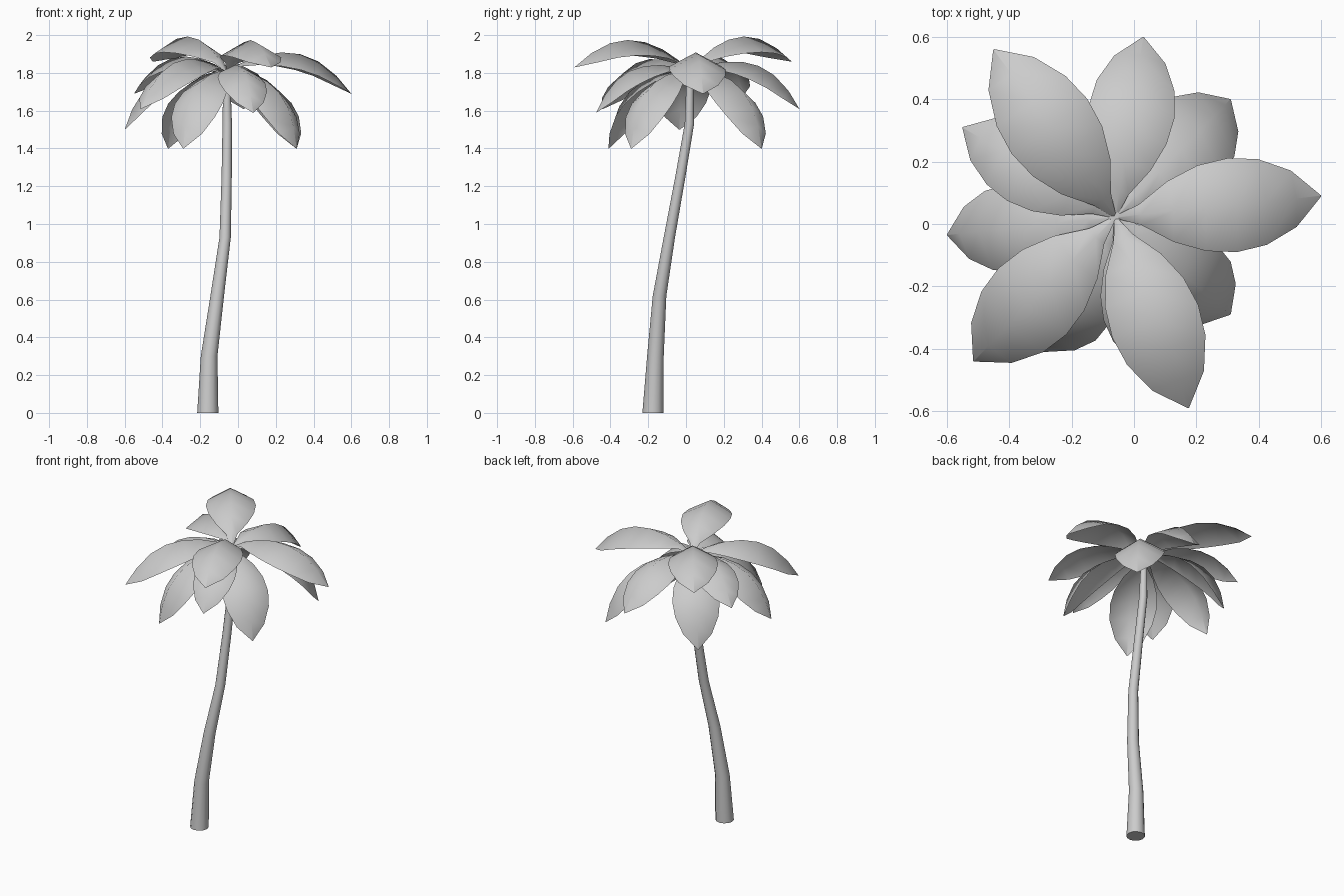
import bpy
from mathutils import Vector

if "Cube" in bpy.data.objects:
    bpy.data.objects.remove(bpy.data.objects["Cube"])

CROWN = Vector((-0.06, 0.022, 1.805))
# (distance along chord, arch height, half width, fold depth) as fractions of length
PROFILE = [(0.0, 0.0, 0.006, 0.003), (0.11, 0.095, 0.05, 0.03), (0.25, 0.175, 0.145, 0.075),
           (0.40, 0.225, 0.205, 0.11), (0.55, 0.237, 0.225, 0.125), (0.70, 0.205, 0.205, 0.115),
           (0.86, 0.118, 0.135, 0.075), (1.0, 0.0, 0.003, 0.001)]


def make_object(name, verts, faces):
    mesh = bpy.data.meshes.new(name)
    mesh.from_pydata(verts, [], faces)
    mesh.update()
    obj = bpy.data.objects.new(name, mesh)
    bpy.context.collection.objects.link(obj)
    bpy.ops.object.select_all(action='DESELECT')
    obj.select_set(True)
    bpy.context.view_layer.objects.active = obj
    bpy.ops.object.shade_smooth_by_angle(angle=1.2)
    return obj


def frond(name, tip):
    """Arched leaf folded along its rib, from the crown to the tip."""
    chord = Vector(tip) - CROWN
    length = chord.length
    along = chord.normalized()
    side = Vector((0, 0, 1)).cross(along).normalized()
    up = along.cross(side)
    verts, faces = [], []
    for t, arch, half, fold in PROFILE:
        rib = CROWN + chord * t + up * (arch * length)
        for s in (-1, 0, 1):
            verts.append(rib + side * (s * half * length) - up * (abs(s) * fold * length))
    for i in range(len(PROFILE) - 1):
        for j in (0, 1):
            a = i * 3 + j
            faces.append((a, a + 3, a + 4, a + 1))
    return make_object(name, verts, faces)


def trunk(path, sides=12):
    """Leaning, tapered tube through (x, y, z, radius) points."""
    import math
    verts, faces = [], []
    for x, y, z, r in path:
        for k in range(sides):
            a = 2 * math.pi * k / sides
            verts.append((x + r * math.cos(a), y + r * math.sin(a), z))
    for i in range(len(path) - 1):
        for k in range(sides):
            a, b = i * sides + k, i * sides + (k + 1) % sides
            faces.append((a, b, b + sides, a + sides))
    faces.append(tuple(reversed(range(sides))))
    last = (len(path) - 1) * sides
    faces.append(tuple(range(last, last + sides)))
    return make_object("trunk", verts, faces)


# Trunk
trunk([(-0.16, -0.175, 0.0, 0.056), (-0.153, -0.162, 0.3, 0.044), (-0.11, -0.14, 0.62, 0.036),
       (-0.068, -0.088, 0.93, 0.030), (-0.06, -0.03, 1.25, 0.027),
       (-0.057, 0.018, 1.53, 0.025), (-0.06, 0.022, 1.81, 0.018)])

# Fronds: upper, middle and drooping tiers
TIERS = {
    "upper_frond": [(-0.45, 0.56, 1.86), (0.175, -0.59, 1.83)],
    "middle_frond": [(0.60, 0.09, 1.69), (-0.55, 0.31, 1.69), (0.03, 0.60, 1.61),
                     (-0.515, -0.44, 1.61), (0.08, -0.475, 1.59), (-0.60, -0.035, 1.50)],
    "drooping_frond": [(0.31, 0.40, 1.40), (0.31, -0.29, 1.40),
                       (-0.29, -0.41, 1.40), (-0.37, 0.40, 1.40)],
}
for name, tips in TIERS.items():
    for i, tip in enumerate(tips, 1):
        frond(f"{name}_{i}", tip)
